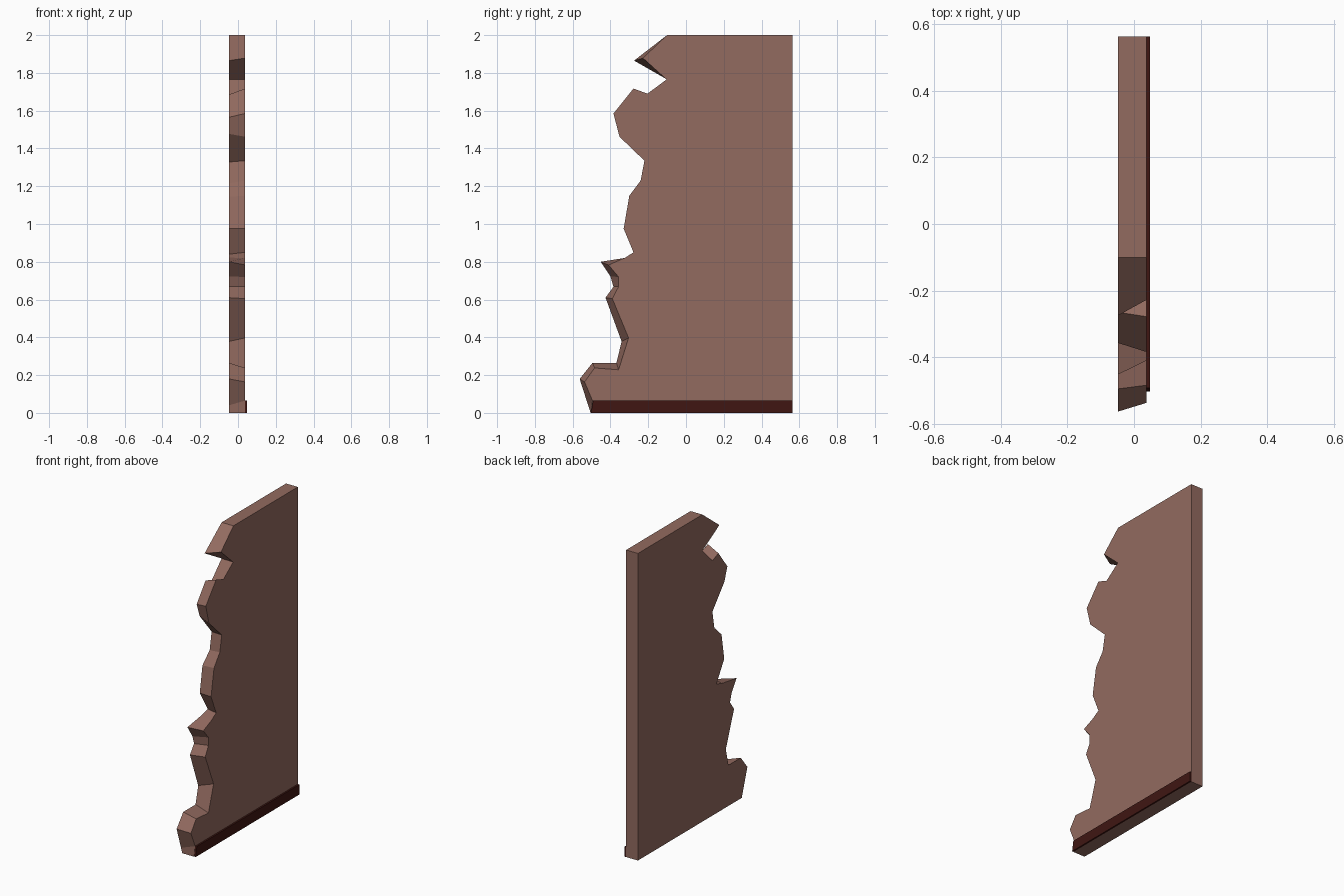
import bpy, bmesh

BACK, FRONT, TRIM = -0.048, 0.037, 0.048
END = 0.563

# Broken edge, top to bottom: (y, z) on the +x face, (y, z) on the -x face
EDGE = [
    (-.10, 2.0, -.10, 2.0), (-.228, 1.878, -.275, 1.865),
    (-.103, 1.765, -.10, 1.765), (-.204, 1.69, -.203, 1.66),
    (-.278, 1.717, -.265, 1.685), (-.384, 1.585, -.357, 1.565),
    (-.352, 1.462, -.327, 1.477), (-.22, 1.335, -.203, 1.328),
    (-.24, 1.23, -.223, 1.215), (-.30, 1.15, -.297, 1.144),
    (-.33, .975, -.325, .975), (-.278, .85, -.244, .84),
    (-.325, .82, -.31, .822), (-.41, .783, -.452, .80),
    (-.357, .72, -.40, .722), (-.357, .668, -.384, .668),
    (-.39, .605, -.426, .61), (-.304, .397, -.341, .378),
    (-.357, .228, -.368, .265), (-.484, .238, -.495, .265),
    (-.537, .164, -.563, .18), (-.495, .065, -.518, .04),
    (-.505, 0, -.505, 0),
]


def slab(name, xa, side_a, xb, side_b, colour):
    """Join two matching (y, z) outlines at xa and xb into a closed solid."""
    bm = bmesh.new()
    a = [bm.verts.new((xa, y, z)) for y, z in side_a]
    b = [bm.verts.new((xb, y, z)) for y, z in side_b]
    bm.faces.new(a)
    bm.faces.new(b[::-1])
    for i in range(len(a)):
        j = (i + 1) % len(a)
        bm.faces.new((a[i], b[i], b[j], a[j]))
    bmesh.ops.recalc_face_normals(bm, faces=bm.faces[:])
    mesh = bpy.data.meshes.new(name)
    bm.to_mesh(mesh)
    bm.free()
    mat = bpy.data.materials.new(name + "_paint")
    mat.diffuse_color = colour
    mesh.materials.append(mat)
    obj = bpy.data.objects.new(name, mesh)
    bpy.context.collection.objects.link(obj)
    return obj


# Broken wall panel
corners = [(END, 0), (END, 2)]
slab("broken_wall", FRONT, [p[:2] for p in EDGE] + corners,
     BACK, [p[2:] for p in EDGE] + corners, (0.29, 0.145, 0.115, 1))

# Skirting board along the foot of the +x face
board = [(-.492, .065), (-.503, 0), (END, 0), (END, .065)]
slab("skirting_board", TRIM, board, FRONT, board, (0.05, 0.008, 0.006, 1))
